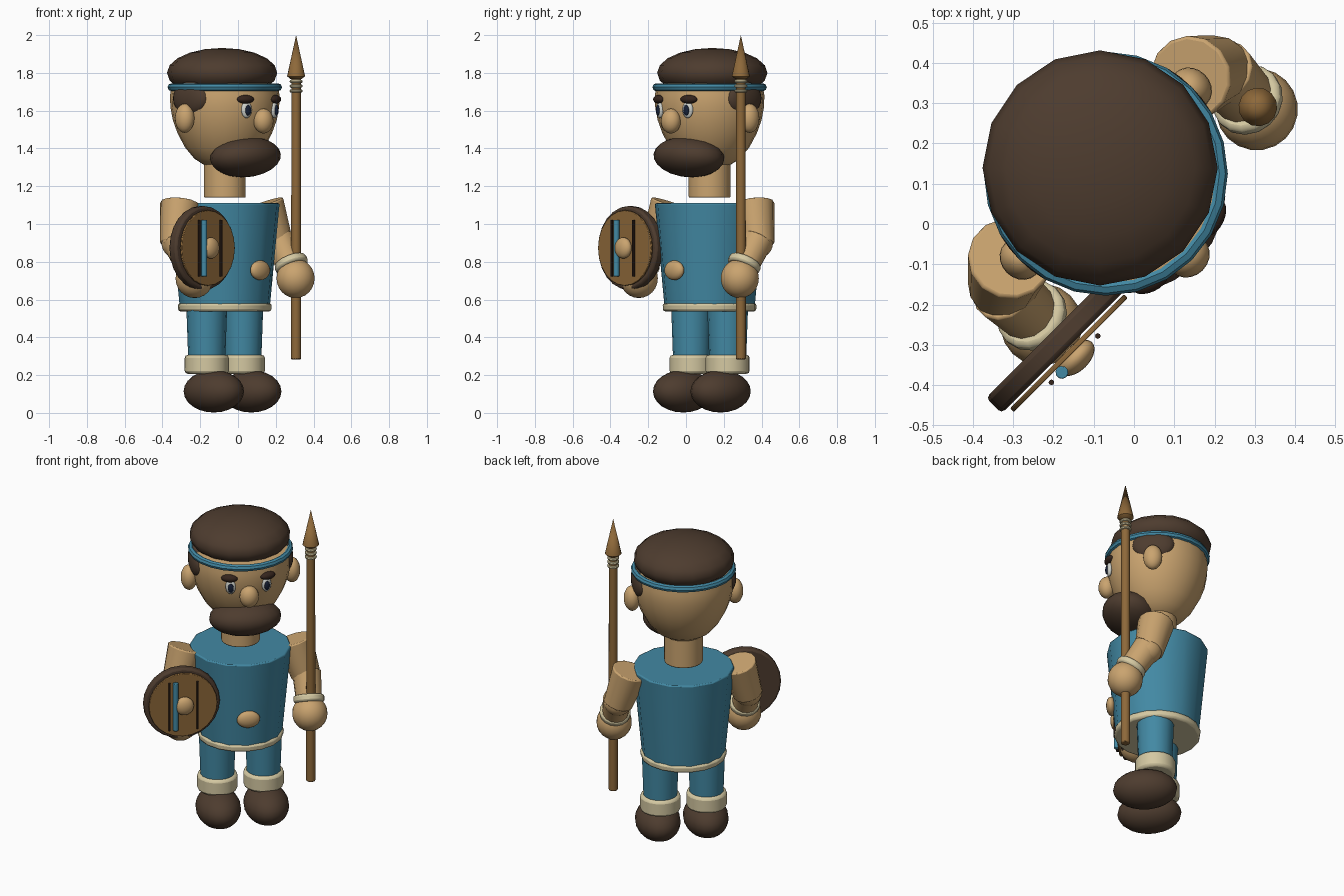
import bpy, bmesh, math
from mathutils import Matrix, Vector

if "Cube" in bpy.data.objects:
    bpy.data.objects.remove(bpy.data.objects["Cube"])

# The figure is built facing -y, then turned 45 degrees and moved into place
PLACE = Matrix.Translation((-0.07, 0.125, 0)) @ Matrix.Rotation(math.radians(45), 4, 'Z')


def material(name, rgb):
    m = bpy.data.materials.new(name)
    m.diffuse_color = (*rgb, 1)
    m.use_nodes = True
    m.node_tree.nodes["Principled BSDF"].inputs["Base Color"].default_value = m.diffuse_color
    return m


SKIN = material("skin", (0.59, 0.37, 0.16))
BROWN = material("dark_brown", (0.075, 0.045, 0.028))
BLUE = material("blue_cloth", (0.055, 0.25, 0.37))
CREAM = material("cream", (0.66, 0.58, 0.36))
WOOD = material("wood", (0.27, 0.14, 0.042))
WHITE = material("eye_white", (0.62, 0.64, 0.60))
NAVY = material("pupil_navy", (0.008, 0.014, 0.035))
DARK = material("brow_brown", (0.035, 0.018, 0.012))


def finish(name, bm, mat, local, bevel=0):
    me = bpy.data.meshes.new(name)
    bmesh.ops.recalc_face_normals(bm, faces=bm.faces)
    bm.to_mesh(me)
    bm.free()
    me.materials.append(mat)
    ob = bpy.data.objects.new(name, me)
    bpy.context.collection.objects.link(ob)
    ob.matrix_world = PLACE @ local
    bpy.ops.object.select_all(action='DESELECT')
    ob.select_set(True)
    bpy.context.view_layer.objects.active = ob
    bpy.ops.object.shade_smooth_by_angle(angle=math.radians(40))
    if bevel:
        b = ob.modifiers.new("bevel", 'BEVEL')
        b.width, b.segments, b.limit_method = bevel, 2, 'ANGLE'
        b.angle_limit = math.radians(50)
    return ob


def ball(name, mat, loc, size, rot=(0, 0, 0), seg=20, rings=12):
    """Ellipsoid with half sizes."""
    bm = bmesh.new()
    bmesh.ops.create_uvsphere(bm, u_segments=seg, v_segments=rings, radius=1)
    bmesh.ops.scale(bm, vec=size, verts=bm.verts)
    r = Matrix.Rotation(rot[2], 4, 'Z') @ Matrix.Rotation(rot[1], 4, 'Y') @ Matrix.Rotation(rot[0], 4, 'X')
    return finish(name, bm, mat, Matrix.Translation(loc) @ r)


def rod(name, mat, a, b, ra, rb, seg=16, bevel=0):
    """Tapered cylinder from point a to point b."""
    a, b = Vector(a), Vector(b)
    d = b - a
    bm = bmesh.new()
    bmesh.ops.create_cone(bm, cap_ends=True, segments=seg, radius1=ra, radius2=rb, depth=d.length)
    rot = d.to_track_quat('Z', 'Y').to_matrix().to_4x4()
    return finish(name, bm, mat, Matrix.Translation((a + b) / 2) @ rot, bevel)


def lathe(name, mat, profile, loc=(0, 0, 0), seg=20):
    """Spin (radius, z) points around the vertical axis."""
    bm = bmesh.new()
    vs = [bm.verts.new((r, 0, z)) for r, z in profile]
    es = [bm.edges.new(p) for p in zip(vs, vs[1:])]
    bmesh.ops.spin(bm, geom=vs + es, cent=(0, 0, 0), axis=(0, 0, 1),
                   angle=2 * math.pi, steps=seg, use_duplicate=False)
    bmesh.ops.remove_doubles(bm, verts=bm.verts, dist=0.0005)
    return finish(name, bm, mat, Matrix.Translation(loc))


def ring(name, mat, loc, major, minor, seg=24):
    """Rounded hoop lying flat."""
    pts = [(major + minor * math.cos(i * math.pi / 4), minor * math.sin(i * math.pi / 4))
           for i in range(9)]
    return lathe(name, mat, pts, loc, seg)


# Torso with hem and belly knob
rod("torso", BLUE, (0, 0, 0.56), (0, 0, 1.11), 0.24, 0.292, 14, 0.008)
rod("tunic_hem", CREAM, (0, 0, 0.537), (0, 0, 0.58), 0.247, 0.25, 18, 0.012)
ball("belly_knob", SKIN, (0, -0.265, 0.755), (0.068, 0.03, 0.052))

# Neck and head
rod("neck", SKIN, (0, 0, 1.14), (0, 0, 1.38), 0.112, 0.112, 20, 0.006)
lathe("head", SKIN, [(0, 1.285), (0.09, 1.30), (0.16, 1.345), (0.21, 1.405), (0.25, 1.48),
                     (0.275, 1.55), (0.288, 1.62), (0.29, 1.68), (0.28, 1.74), (0, 1.78)], seg=24)
ball("nose", SKIN, (0, -0.29, 1.545), (0.056, 0.05, 0.066))
ball("beard", BROWN, (0, -0.155, 1.355), (0.21, 0.163, 0.106), (math.radians(-9), 0, 0))

# Headwear
ball("cap", BROWN, (0, 0.02, 1.80), (0.292, 0.292, 0.132), seg=16, rings=10)
ring("head_band", BLUE, (0, 0, 1.724), 0.282, 0.021)

# Paired parts
for side, s in (("right", -1), ("left", 1)):
    # face
    ball(side + "_ear", SKIN, (s * 0.30, 0, 1.56), (0.048, 0.055, 0.077))
    ball(side + "_side_hair", BROWN, (s * 0.258, 0, 1.665), (0.045, 0.122, 0.09))
    turn = s * math.radians(20)
    ball(side + "_eye", WHITE, (s * 0.105, -0.268, 1.605), (0.030, 0.016, 0.044), (0, 0, turn))
    ball(side + "_pupil", NAVY, (s * 0.106, -0.281, 1.602), (0.017, 0.010, 0.028), (0, 0, turn))
    ball(side + "_eyebrow", DARK, (s * 0.112, -0.267, 1.66), (0.048, 0.026, 0.023),
         (0, 0, turn))
    # leg
    rod(side + "_leg", BLUE, (s * 0.135, 0, 0.28), (s * 0.135, 0, 0.56), 0.098, 0.108)
    rod(side + "_boot_cuff", CREAM, (s * 0.135, 0, 0.207), (s * 0.135, 0, 0.307),
        0.117, 0.117, 18, 0.016)
    ball(side + "_boot", BROWN, (s * 0.14, -0.058, 0.114), (0.13, 0.185, 0.112))
    # arm
    rod(side + "_upper_arm", SKIN, (s * 0.38, -0.015, 0.89), (s * 0.315, 0.02, 1.11),
        0.085, 0.106, 14, 0.008)
    ball(side + "_elbow", SKIN, (s * 0.38, -0.02, 0.90), (0.082, 0.082, 0.082))
    rod(side + "_forearm", SKIN, (s * 0.378, -0.14, 0.74), (s * 0.382, -0.02, 0.92),
        0.072, 0.084, 14, 0.006)
    rod(side + "_wrist_band", CREAM, (s * 0.378, -0.13, 0.77), (s * 0.379, -0.108, 0.807),
        0.09, 0.09, 16, 0.012)
    ball(side + "_hand", SKIN, (s * 0.378, -0.152, 0.712), (0.102, 0.102, 0.104))

# Round shield
Z = 0.873
rod("shield_back", BROWN, (-0.382, -0.183, Z), (-0.382, -0.238, Z), 0.222, 0.222, 24, 0.012)
rod("shield_face", WOOD, (-0.38, -0.244, Z), (-0.38, -0.257, Z), 0.2, 0.2, 24, 0.003)
ball("shield_boss", SKIN, (-0.375, -0.272, Z), (0.055, 0.032, 0.056))
rod("shield_blue_bar", BLUE, (-0.426, -0.272, 0.722), (-0.426, -0.272, 1.022), 0.016, 0.016, 10, 0.003)
for i, x in enumerate((-0.462, -0.299)):
    rod(f"shield_thin_bar_{i}", DARK, (x, -0.271, 0.722), (x, -0.271, 1.022), 0.007, 0.007, 8)

# Spear
SX, SY = 0.384, -0.15
rod("spear_shaft", WOOD, (SX, SY, 0.283), (SX, SY, 1.79), 0.027, 0.025, 14, 0.006)
lathe("spear_head", WOOD, [(0, 1.762), (0.03, 1.768), (0.048, 1.782), (0, 2.0)], (SX, SY, 0), 14)
for i, z in enumerate((1.704, 1.73, 1.755)):
    ring(f"spear_binding_{i}", CREAM, (SX, SY, z), 0.026, 0.009, 14)
